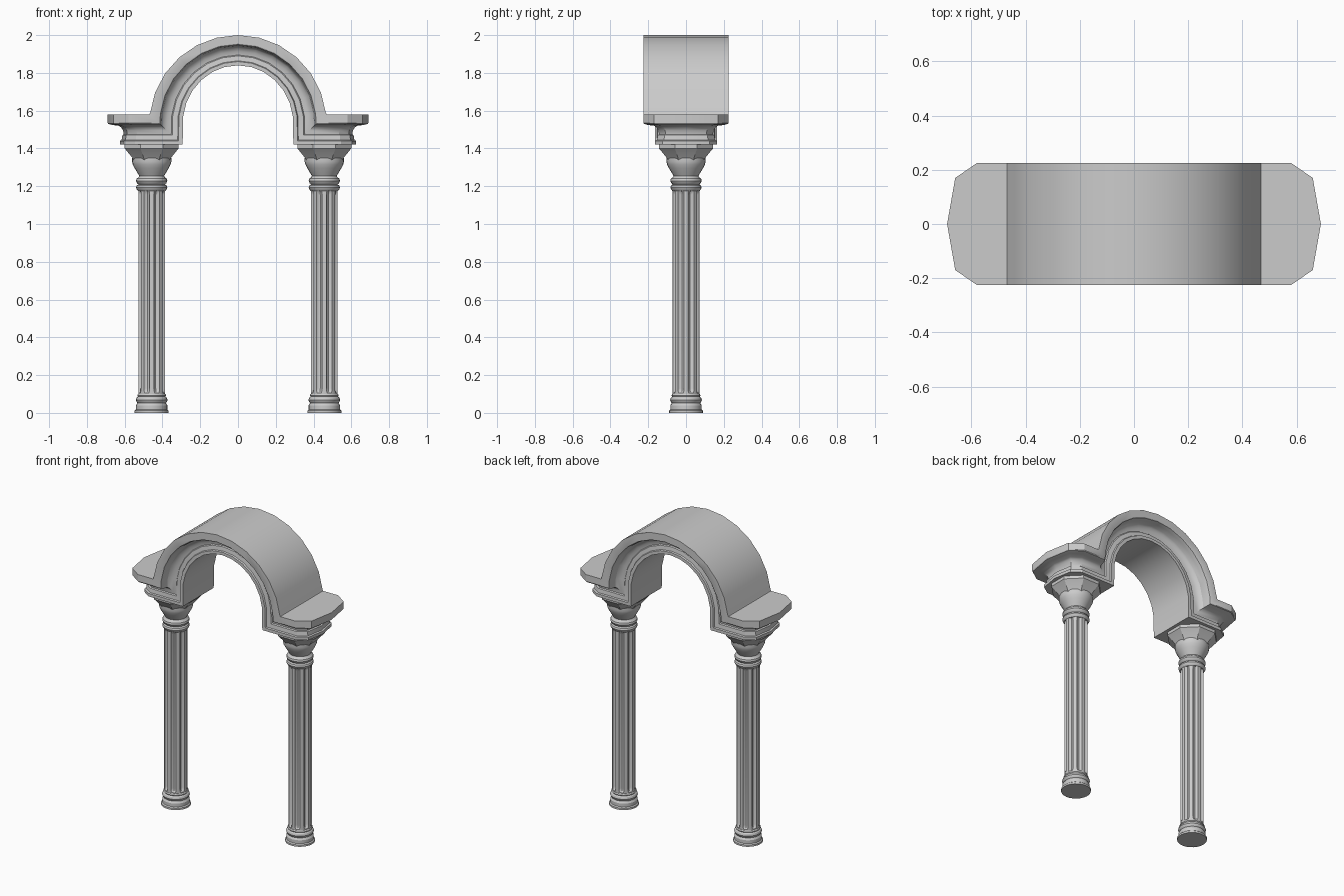
import bpy, bmesh
from math import sin, cos, pi, radians

cube = bpy.data.objects.get("Cube")
if cube:
    bpy.data.objects.remove(cube, do_unlink=True)

stone = bpy.data.materials.new("pale grey stone")
stone.use_nodes = True
GREY = (0.6, 0.6, 0.6, 1)
stone.diffuse_color = GREY
stone.node_tree.nodes["Principled BSDF"].inputs["Base Color"].default_value = GREY

COLUMN_X = 0.457


def skin(name, rows, closed=False, caps=False, x=0, angle=30):
    """Bridge equal-length rows of points into a surface."""
    bm = bmesh.new()
    grid = [[bm.verts.new(p) for p in row] for row in rows]
    n = len(grid[0])
    for a, b in zip(grid, grid[1:]):
        for i in range(n if closed else n - 1):
            j = (i + 1) % n
            bm.faces.new((a[i], a[j], b[j], b[i]))
    if caps:
        bm.faces.new(grid[0])
        bm.faces.new(grid[-1])
    bmesh.ops.remove_doubles(bm, verts=bm.verts, dist=0.0004)
    bmesh.ops.recalc_face_normals(bm, faces=bm.faces)
    mesh = bpy.data.meshes.new(name)
    bm.to_mesh(mesh)
    bm.free()
    mesh.materials.append(stone)
    obj = bpy.data.objects.new(name, mesh)
    obj.location.x = x
    bpy.context.collection.objects.link(obj)
    bpy.ops.object.select_all(action='DESELECT')
    obj.select_set(True)
    bpy.context.view_layer.objects.active = obj
    bpy.ops.object.shade_smooth_by_angle(angle=radians(angle))
    return obj


def lathe(name, profile, sides, x, turn=0):
    rows = [[(r * cos(2 * pi * i / sides + turn), r * sin(2 * pi * i / sides + turn), z)
             for i in range(sides)] for r, z in profile]
    return skin(name, rows, closed=True, caps=True, x=x)


# Moulded arch: (outward offset, half depth) section carried along the front and round the ends
section = [(0, .163), (.02, .163), (.024, .154), (.05, .15), (.055, .143), (.075, .146),
           (.092, .157), (.1, .168), (.104, .2), (.11, .222), (.115, .225), (.16, .225)]
TOP = section[-1][0]


def station(place):
    pts = [place(d, o) for d, o in section]
    first, last = pts[0], pts[-1]
    return [(first[0], 0, first[2])] + pts + [(last[0], 0, last[2])]


def end_station(side, ex, ey):
    def place(d, o):
        s = o / .225
        return (side * (COLUMN_X + (ex - COLUMN_X) * s), -ey * s, 1.42 + d)
    return station(place)


def corner_station(side):
    return station(lambda d, o: (side * (.293 + 1.1 * d), -o, 1.42 + d))


def arch_station(a):
    return station(lambda d, o: (cos(a) * (.293 + 1.1 * d), -o, 1.53 + sin(a) * (.31 + d)))


end_plan = [(.69, 0), (.66, .17), (.58, .225)]
rows = [end_station(1, *p) for p in end_plan] + [corner_station(1)]
rows += [arch_station(radians(7 + 166 * i / 12)) for i in range(13)]
rows += [corner_station(-1)] + [end_station(-1, *p) for p in reversed(end_plan)]
arch = skin("moulded_arch", rows)
mirror = arch.modifiers.new("front to back", 'MIRROR')
mirror.use_axis = (False, True, False)
mirror.merge_threshold = 0.0005

# Column parts: (radius, height) profiles
base = [(.09, 0), (.09, .012), (.083, .018), (.083, .04), (.075, .052), (.08, .058),
        (.084, .068), (.08, .08), (.073, .086), (.077, .092), (.073, .1)]
neck = [(.072, 1.175), (.079, 1.183), (.083, 1.193), (.079, 1.204), (.07, 1.21),
        (.077, 1.215), (.083, 1.228), (.08, 1.24), (.07, 1.247), (.066, 1.255),
        (.075, 1.27), (.09, 1.295), (.1, 1.315), (.104, 1.33), (.104, 1.35)]
abacus = [(.1, 1.335), (.112, 1.352), (.15, 1.395), (.155, 1.4), (.155, 1.425)]

# Flutes: (angle in degrees, depth at the middle of the shaft, depth at the rounded tips)
flute = [(-22.5, 0, 0), (-13, 0, 0), (-11, .008, 0), (-6, .013, .006),
         (0, .015, .012), (6, .013, .006), (11, .008, 0), (13, 0, 0)]
shaft_levels = [(.09, 0), (.106, 0), (.112, 1), (.13, 2),
                (1.155, 2), (1.173, 1), (1.179, 0), (1.19, 0)]


def shaft_row(z, kind):
    row = []
    for k in range(8):
        for deg, full, tip in flute:
            a = radians(22.5 + 45 * k + deg)
            r = .071 - (0, tip, full)[kind]
            row.append((r * cos(a), r * sin(a), z))
    return row


for label, side in (("left", 1), ("right", -1)):
    x = side * COLUMN_X
    lathe(label + "_column_base", base, 24, x)
    lathe(label + "_column_neck", neck, 24, x)
    lathe(label + "_column_abacus", abacus, 8, x, turn=pi / 8)
    skin(label + "_fluted_shaft", [shaft_row(z, k) for z, k in shaft_levels],
         closed=True, caps=True, x=x)
